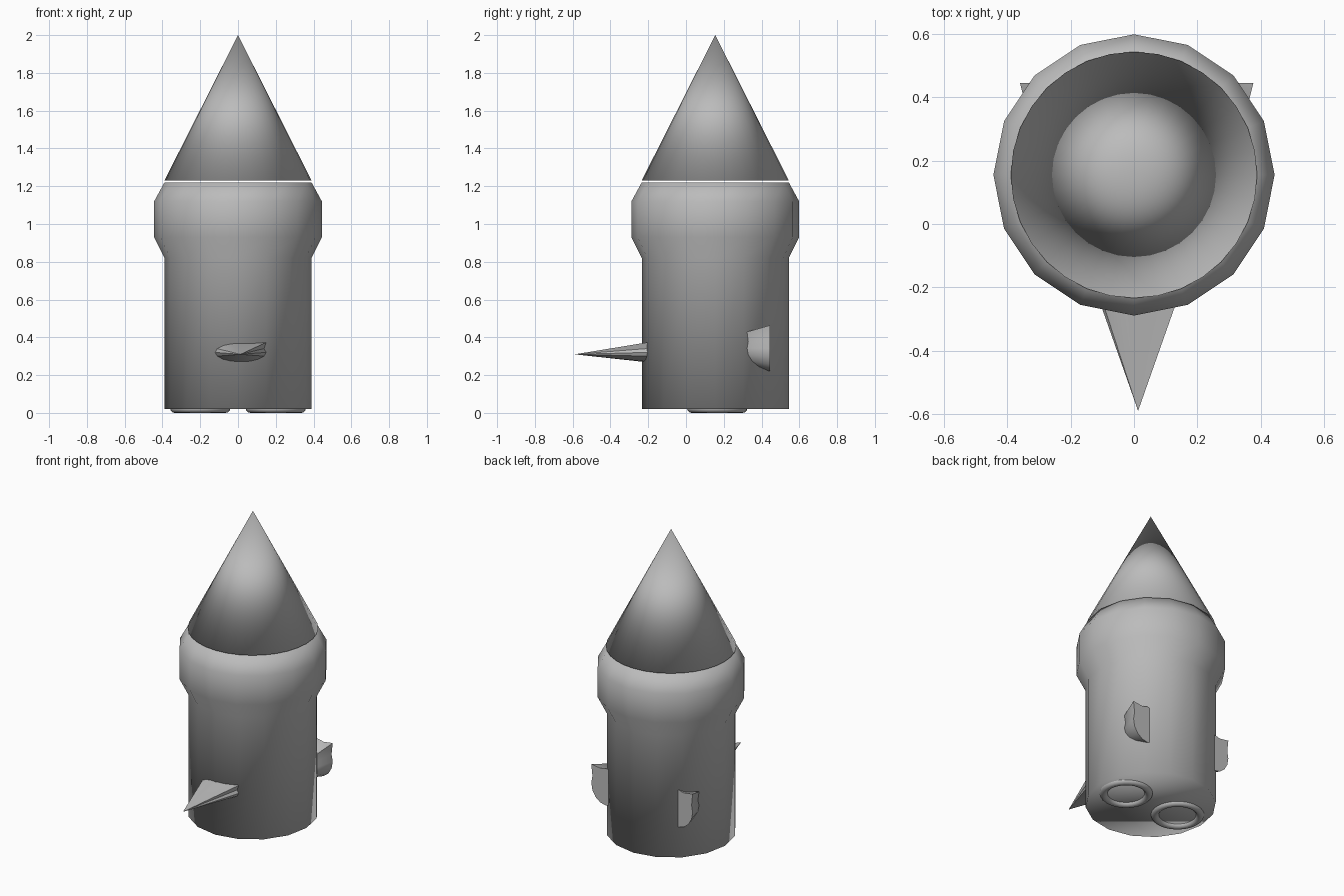
import bpy, math
from math import cos, sin, pi

if "Cube" in bpy.data.objects:
    bpy.data.objects.remove(bpy.data.objects["Cube"])

CY = 0.155  # y of the body axis

grey = bpy.data.materials.new("plain_grey")
grey.diffuse_color = (0.5, 0.5, 0.5, 1)
grey.use_nodes = True
grey.node_tree.nodes["Principled BSDF"].inputs["Base Color"].default_value = grey.diffuse_color


def make(name, verts, faces, smooth_angle=None):
    me = bpy.data.meshes.new(name)
    me.from_pydata(verts, [], faces)
    me.materials.append(grey)
    ob = bpy.data.objects.new(name, me)
    bpy.context.collection.objects.link(ob)
    bpy.ops.object.select_all(action='DESELECT')
    ob.select_set(True)
    bpy.context.view_layer.objects.active = ob
    if smooth_angle is None:
        bpy.ops.object.shade_smooth()
    else:
        bpy.ops.object.shade_smooth_by_angle(angle=math.radians(smooth_angle))
    return ob


def lathe(name, profile, n):
    """Closed solid of revolution around the body axis; profile runs upward."""
    verts = [(r * cos(2 * pi * i / n), CY + r * sin(2 * pi * i / n), z)
             for r, z in profile for i in range(n)]
    faces = [(k * n + i, k * n + (i + 1) % n, (k + 1) * n + (i + 1) % n, (k + 1) * n + i)
             for k in range(len(profile) - 1) for i in range(n)]
    top = (len(profile) - 1) * n
    faces += [tuple(reversed(range(n))), tuple(range(top, top + n))]
    return make(name, verts, faces)


def spike(name, base, tip_y, tip_z, rx, rz, side=1, n=16):
    """Flattened cone pointing to the front, with one base corner pulled into a ridge."""
    cx, cy, cz = base
    verts = []
    for i in range(n):
        a = 2 * pi * i / n
        x, z = cos(a), sin(a)
        if i == 2:
            x, z = 1.0, 1.0
        verts.append((cx + side * rx * x, cy, cz + rz * z))
    verts.append((cx, tip_y, tip_z))
    faces = [(i, (i + 1) % n, n) for i in range(n)] + [tuple(reversed(range(n)))]
    if side > 0:
        faces = [tuple(reversed(f)) for f in faces]
    faces = [tuple(reversed(f)) for f in faces]
    return make(name, verts, faces, 30)


# Body with a flared collar
lathe("body", [(0.389, 0.02), (0.389, 0.82), (0.444, 0.93),
               (0.444, 1.12), (0.389, 1.221)], 16)

# Pointed hat, floating a hair above the body
n = 32
hat_v = [(0.389 * cos(2 * pi * i / n), CY + 0.389 * sin(2 * pi * i / n), 1.231)
         for i in range(n)] + [(0, CY, 2.0)]
make("pointed_hat", hat_v,
     [(i, (i + 1) % n, n) for i in range(n)] + [tuple(reversed(range(n)))])

# Front spike and two side fins
spike("front_spike", (0.013, -0.15, 0.322), -0.59, 0.31, 0.155, 0.06)
spike("right_fin", (0.27, 0.445, 0.342), 0.02, 0.342, 0.107, 0.122, 1)
spike("left_fin", (-0.255, 0.445, 0.342), 0.02, 0.342, 0.105, 0.122, -1)

# Foot rings half sunk in the underside
for side, label in ((-1, "left"), (1, "right")):
    bpy.ops.mesh.primitive_torus_add(location=(0.2 * side, 0.165, 0.025),
                                     major_radius=0.135, minor_radius=0.025,
                                     major_segments=32, minor_segments=12)
    ob = bpy.context.object
    ob.name = label + "_foot_ring"
    ob.data.materials.append(grey)
    bpy.ops.object.shade_smooth()
